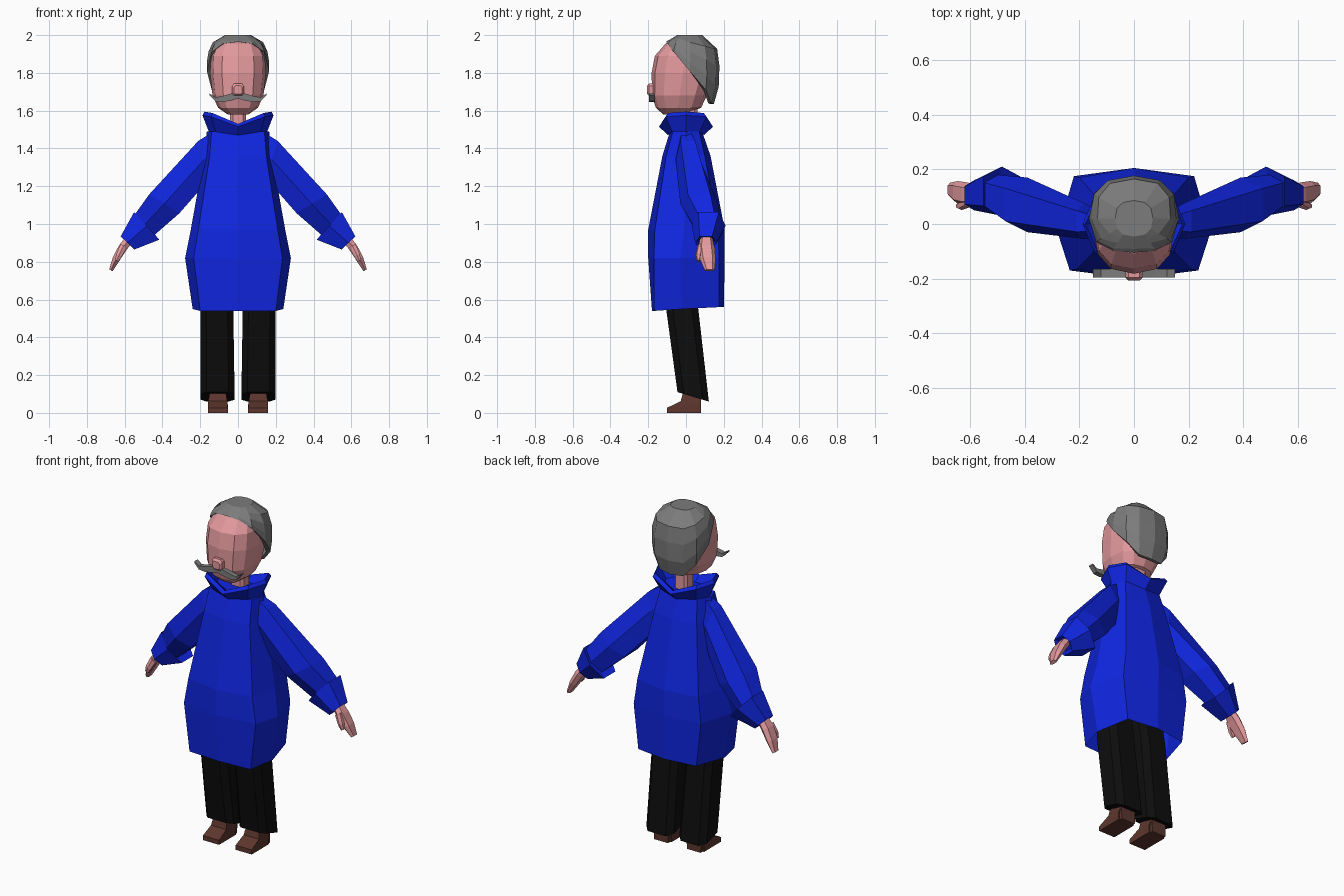
import bpy, bmesh
from math import sin, cos, radians, copysign
from mathutils import Vector

cube = bpy.data.objects.get("Cube")
if cube:
    bpy.data.objects.remove(cube)


def material(name, rgb):
    m = bpy.data.materials.new(name)
    m.use_nodes = True
    m.diffuse_color = (*rgb, 1)
    m.node_tree.nodes["Principled BSDF"].inputs["Base Color"].default_value = (*rgb, 1)
    return m


BLUE = material("coat blue", (0.005, 0.019, 0.75))
SKIN = material("skin pink", (0.77, 0.32, 0.34))
GREY = material("hair grey", (0.2, 0.2, 0.2))
BLACK = material("trouser black", (0.004, 0.004, 0.004))
BROWN = material("shoe brown", (0.11, 0.037, 0.027))


def loft(name, rings, mat, side=1, start=True, end=True):
    """Skin a list of equal-length point rings; side=-1 mirrors in x."""
    bm = bmesh.new()
    loops = [[bm.verts.new((side * p[0], p[1], p[2])) for p in r] for r in rings]
    n = len(loops[0])
    for a, b in zip(loops, loops[1:]):
        for i in range(n):
            j = (i + 1) % n
            bm.faces.new((a[i], a[j], b[j], b[i]))
    if start:
        bm.faces.new(loops[0])
    if end:
        bm.faces.new(loops[-1])
    bmesh.ops.recalc_face_normals(bm, faces=bm.faces)
    mesh = bpy.data.meshes.new(name)
    bm.to_mesh(mesh)
    bm.free()
    mesh.materials.append(mat)
    ob = bpy.data.objects.new(name, mesh)
    bpy.context.scene.collection.objects.link(ob)
    return ob


HEX = [(1, 0), (.6, 1), (-.6, 1), (-1, 0), (-.6, -1), (.6, -1)]
OCT = [(1, .6), (.65, 1), (-.65, 1), (-1, .6), (-1, -.6), (-.65, -1), (.65, -1), (1, -.6)]
BOX = [(1, 1), (-1, 1), (-1, -1), (1, -1)]


def ring(centre, u, v, shape=HEX):
    c, u, v = Vector(centre), Vector(u), Vector(v)
    return [c + u * a + v * b for a, b in shape]


def limb_ring(centre, depth, nx, nz):
    """Cross-section of an arm: depth along y, (nx, nz) across the arm."""
    return ring(centre, (0, depth, 0), (nx, 0, nz))


def power(v):
    return copysign(abs(v) ** 0.8, v)


ANGLES = [radians(30 * i) for i in range(12)]


# Coat body: half outline from front centre to back centre, mirrored
def coat_ring(z, yf, corner, side, back, yb, lift=0):
    half = [corner, side, back]
    right = [(x, y, z + (lift if i == 2 else lift * .5 * i)) for i, (x, y) in enumerate(half)]
    left = [(-x, y, h) for x, y, h in reversed(right)]
    return [(0, yf, z)] + right + [(0, yb, z + lift)] + left


loft("coat_body", [
    coat_ring(.54, -.18, (.2, -.168), (.24, -.02), (.19, .175), .2, .02),
    coat_ring(.82, -.2, (.235, -.17), (.28, -.03), (.22, .175), .205),
    coat_ring(.97, -.2, (.21, -.165), (.25, -.01), (.2, .17), .205),
    coat_ring(1.36, -.125, (.15, -.105), (.18, 0), (.14, .1), .13),
    coat_ring(1.49, -.085, (.14, -.07), (.165, 0), (.12, .07), .085),
], BLUE, start=False)


# Flared collar, raised at the shoulders
def collar_ring(x, y, z_mid, z_side):
    pts = []
    for i in range(8):
        a = radians(45 * i)
        lift = min(1, abs(sin(a)) * 1.25)
        pts.append((x * power(sin(a)), -y * power(cos(a)), z_mid + (z_side - z_mid) * lift))
    return pts


loft("collar", [
    collar_ring(.155, .095, 1.47, 1.49),
    collar_ring(.188, .143, 1.515, 1.575),
    collar_ring(.178, .125, 1.53, 1.595),
    collar_ring(.13, .075, 1.495, 1.52),
], BLUE)

# Neck
loft("neck", [ring((0, .02, z), (.042, 0, 0), (0, .04, 0), OCT) for z in (1.45, 1.63)], SKIN)


# Head: stacked rounded rings of (height, half width, front, back)
def head_ring(z, x, yf, yb):
    mid, rad = (yf + yb) / 2, (yb - yf) / 2
    return [(x * power(sin(a)), mid - rad * power(cos(a)), z) for a in ANGLES]


loft("head", [head_ring(*r) for r in (
    (1.58, .055, -.12, -.02), (1.615, .105, -.16, .08), (1.68, .135, -.18, .11),
    (1.8, .148, -.182, .15), (1.89, .144, -.165, .155), (1.955, .115, -.108, .12),
    (1.982, .05, -.04, .07))], SKIN)

# Hair cap: columns run from the crown to a hairline that drops to the back
HAIRLINE = [1.965, 1.955, 1.91, 1.81, 1.71, 1.64, 1.635]
PROFILE = [(1.6, .75), (1.64, .82), (1.74, 1), (1.86, 1), (1.925, .93), (1.965, .8), (2, .42)]


def hair_size(z):
    for (z0, f0), (z1, f1) in zip(PROFILE, PROFILE[1:]):
        if z <= z1:
            return f0 + (f1 - f0) * (z - z0) / (z1 - z0)
    return PROFILE[-1][1]


def hair_ring(t, shrink=1):
    pts = []
    for i, a in enumerate(ANGLES):
        z = 2 + (HAIRLINE[min(i, 12 - i)] - 2) * t
        f = hair_size(z) * shrink
        pts.append((.165 * f * power(sin(a)), .02 - .157 * f * power(cos(a)), z))
    return pts


loft("hair", [hair_ring(t) for t in (0, .2, .45, .75, 1)] + [hair_ring(1, .85)],
     GREY, end=False)

# Nose
loft("nose", [
    ring((0, -.165, 1.712), (.032, 0, 0), (0, 0, .033), OCT),
    ring((0, -.195, 1.712), (.032, 0, 0), (0, 0, .033), OCT),
    ring((0, -.206, 1.71), (.022, 0, 0), (0, 0, .022), OCT),
], SKIN)

# Moustache: stations of (x, bottom, top)
MOUSTACHE = [(0, 1.665, 1.685), (.03, 1.655, 1.692), (.08, 1.646, 1.678),
             (.12, 1.65, 1.67), (.15, 1.682, 1.69)]

for side, word in ((1, "left"), (-1, "right")):
    loft(word + "_moustache", [
        [(x, -.165, lo), (x, -.195, lo), (x, -.195, hi), (x, -.165, hi)]
        for x, lo, hi in MOUSTACHE], GREY, side)

    # Sleeve and turned cuff
    loft(word + "_sleeve", [
        limb_ring((.12, 0, 1.39), .04, .01, .1),
        limb_ring((.18, .01, 1.34), .065, .03, .1),
        limb_ring((.39, .07, 1.107), .1, .08, .05),
        limb_ring((.5, .11, .99), .07, .05, .055),
    ], BLUE, side)
    loft(word + "_cuff", [
        limb_ring((.495, .115, .985), .05, .04, .04),
        limb_ring((.483, .12, .99), .09, .067, .073),
        limb_ring((.585, .105, .9), .055, .036, .035),
        limb_ring((.57, .105, .915), .04, .025, .025),
    ], BLUE, side)

    # Hand and thumb
    loft(word + "_hand", [
        limb_ring((.575, .108, .92), .034, .02, .012),
        limb_ring((.61, .108, .875), .044, .02, .012),
        limb_ring((.645, .115, .815), .042, .017, .01),
        limb_ring((.673, .125, .755), .026, .009, .005),
    ], SKIN, side)
    loft(word + "_thumb", [
        limb_ring((.605, .08, .885), .02, .016, .01),
        limb_ring((.63, .066, .835), .015, .014, .008),
        limb_ring((.642, .066, .805), .009, .009, .005),
    ], SKIN, side)

    # Trouser leg with a slanted hem
    loft(word + "_trouser_leg", [
        ring((.11, -.045, .75), (.085, 0, 0), (0, .08, 0), OCT),
        ring((.112, -.02, .55), (.087, 0, 0), (0, .085, 0), OCT),
        ring((.108, .038, .085), (.09, 0, 0), (0, .083, -.025), OCT),
    ], BLACK, side)

    # Shoe: sole, toe slope, ankle and heel
    loft(word + "_shoe", [
        ring((.107, -.02, 0), (.053, 0, 0), (0, .08, 0), BOX),
        ring((.107, -.02, .035), (.053, 0, 0), (0, .08, .008), BOX),
        ring((.107, .022, .062), (.05, 0, 0), (0, .05, 0), BOX),
        ring((.107, .035, .14), (.038, 0, 0), (0, .042, 0), BOX),
    ], BROWN, side)
    loft(word + "_heel", [
        ring((.107, .06, 0), (.045, 0, 0), (0, .02, 0), BOX),
        ring((.107, .05, .08), (.048, 0, 0), (0, .03, 0), BOX),
    ], BROWN, side)
